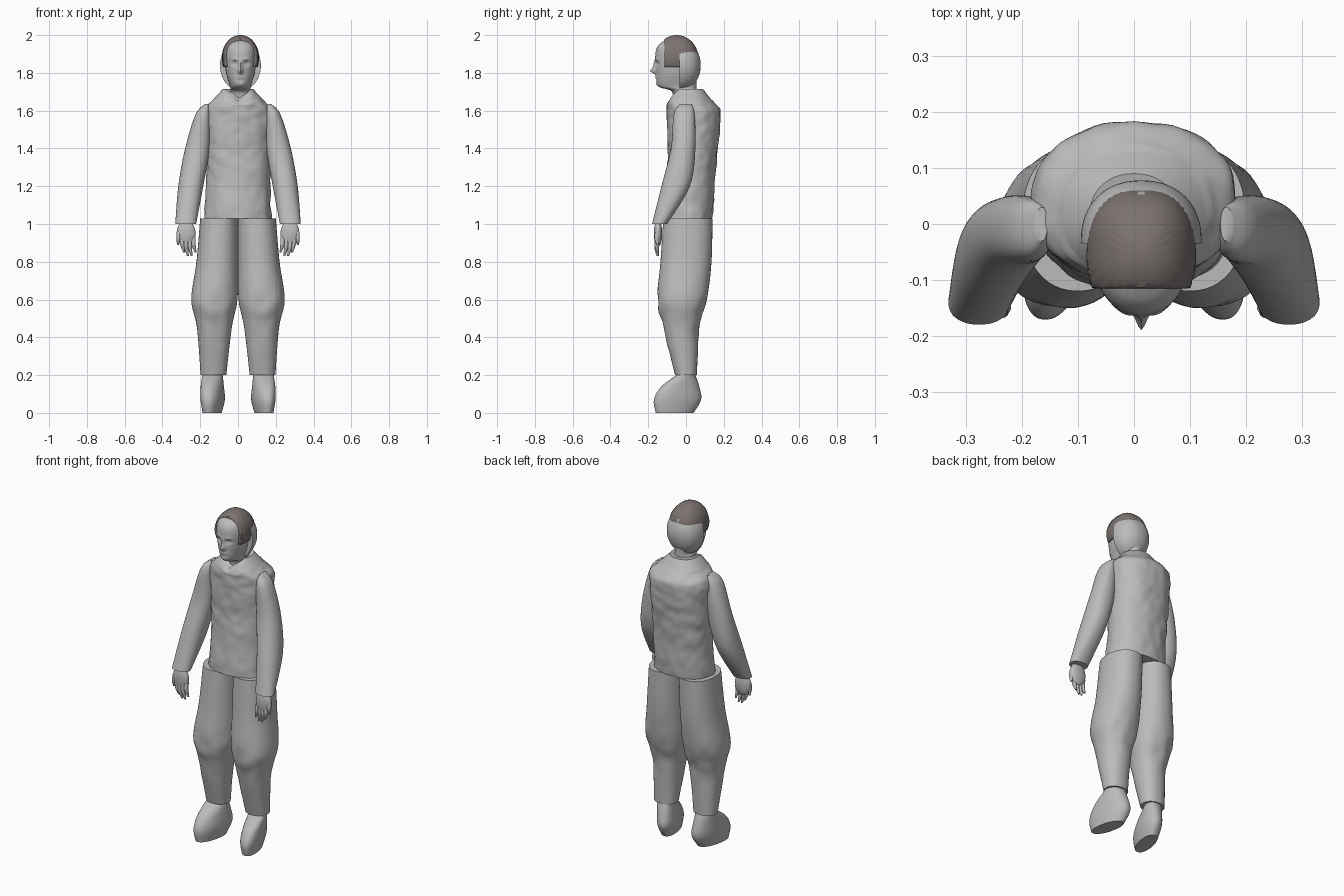
import bpy, math
from mathutils import noise, Vector

if "Cube" in bpy.data.objects:
    bpy.data.objects.remove(bpy.data.objects["Cube"], do_unlink=True)


def material(name, red, green, blue):
    mat = bpy.data.materials.new(name)
    mat.use_nodes = True
    colour = (red, green, blue, 1)
    mat.diffuse_color = colour
    mat.node_tree.nodes["Principled BSDF"].inputs["Base Color"].default_value = colour
    return mat


grey = material("plain grey", .5, .5, .5)
brown = material("hair brown", .2, .17, .16)


def spline(before, start, end, after, t):
    """Smooth curve from start to end, guided by its neighbours."""
    slope_in, slope_out = (end - before) / 2, (after - start) / 2
    ease = t * t * (3 - 2 * t)
    return (start + (end - start) * ease
            + slope_in * t * (1 - t) ** 2 - slope_out * t * t * (1 - t))


def rounded(value, power):
    return math.copysign(abs(value) ** (2 / power), value)


def loft(name, sections, mat=grey, side=1, sides=48, steps=6, power=2.2, shape=None):
    """Smooth stack of rounded rings; a section is z, centre x, centre y, radius x, radius y."""
    rings = []
    last = len(sections) - 1
    for i in range(last):
        near = sections[max(i - 1, 0)], sections[i], sections[i + 1], sections[min(i + 2, last)]
        for step in range(steps):
            rings.append([spline(*values, step / steps) for values in zip(*near)])
    rings.append(sections[last])

    verts = []
    for z, x, y, radius_x, radius_y in rings:
        for k in range(sides):
            angle = math.tau * k / sides
            point = Vector((x + radius_x * rounded(math.cos(angle), power),
                            y + radius_y * rounded(math.sin(angle), power), z))
            if shape:
                point = shape(point)
            verts.append((point.x * side, point.y, point.z))

    faces = []
    for ring in range(len(rings) - 1):
        for k in range(sides):
            a, b = ring * sides + k, ring * sides + (k + 1) % sides
            faces.append((a, b, b + sides, a + sides))
    faces.append(tuple(reversed(range(sides))))
    faces.append(tuple(range(len(verts) - sides, len(verts))))
    # Keep the faces outward for mirrored and downward lofts
    if (sections[last][0] < sections[0][0]) != (side < 0):
        faces = [tuple(reversed(face)) for face in faces]

    mesh = bpy.data.meshes.new(name)
    mesh.from_pydata(verts, [], faces)
    mesh.materials.append(mat)
    part = bpy.data.objects.new(name, mesh)
    bpy.context.collection.objects.link(part)
    bpy.ops.object.select_all(action="DESELECT")
    part.select_set(True)
    bpy.context.view_layer.objects.active = part
    bpy.ops.object.shade_smooth_by_angle(angle=math.radians(45))


def ball(name, centre, radii, **options):
    """Ellipsoid made as a loft, so that it can be shaped in the same way."""
    sections = []
    for k in range(-8, 9):
        angle = math.pi / 2 * k / 8
        wide = max(math.cos(angle), .01)
        sections.append((centre[2] + radii[2] * math.sin(angle), centre[0], centre[1],
                         radii[0] * wide, radii[1] * wide))
    loft(name, sections, steps=2, **options)


# Vest with crumpled cloth and a V neckline
def crumple_vest(point):
    if point.z < 1.66:
        outward = Vector((point.x, point.y, 0)).normalized()
        point = point + outward * (noise.noise(point * 22) + noise.noise(point * 9)) * .006
    if point.y < 0:
        dip = max(0, 1 - abs(point.x) / .07) * max(0, point.z - 1.62)
        point.z -= dip * .6
    return point


vest = [(1.03, 0, .01, .175, .13), (1.3, 0, .03, .17, .13), (1.5, 0, .04, .18, .14),
        (1.6, 0, .04, .18, .14), (1.65, 0, .02, .14, .12), (1.715, 0, .01, .08, .08)]
loft("vest", vest, sides=72, steps=12, shape=crumple_vest)


# Limbs are described on the left and mirrored to the right
def crumple_trousers(point):
    loose = max(0, 1 - abs(point.z - .5) * 4)
    point.y -= noise.noise(point * 14) * .012 * loose
    return point


def turn_out(point):
    point.x -= point.y / 5
    return point


trouser_leg = [(1.03, .1, .01, .1, .13), (.8, .11, 0, .11, .135), (.6, .125, -.02, .122, .13),
               (.45, .125, -.025, .092, .095), (.2, .13, 0, .068, .058)]
shoe = [(0, .125, -.06, .045, .1), (.07, .125, -.045, .058, .125),
        (.14, .13, -.03, .057, .1), (.2, .135, 0, .053, .05)]
sleeve = [(1.635, .165, 0, .01, .03), (1.58, .185, -.01, .04, .055), (1.4, .215, -.015, .065, .065),
          (1.2, .25, -.055, .066, .075), (1, .277, -.14, .055, .04)]


def finger(name, side, x, top, tip, lean):
    y = -.15
    middle = (top + tip) / 2
    loft(name, [(top, x, y, .011, .013), (middle, x, y - .005, .011, .013),
                (tip, x + lean, y, .005, .006)], side=side, sides=16)


for label, side in (("left", 1), ("right", -1)):
    loft(label + "_trouser_leg", trouser_leg, side=side, shape=crumple_trousers)
    loft(label + "_shoe", shoe, side=side, shape=turn_out)
    loft(label + "_sleeve", sleeve, side=side)
    ball(label + "_palm", (.275, -.148, .95), (.05, .022, .07), side=side)
    for place, length in enumerate((.08, .1, .1, .08)):
        finger(f"{label}_finger_{place + 1}", side, .235 + place * .02, .93, .93 - length, -.01)
    finger(label + "_thumb", side, .315, .96, .89, .003)

# Face relief: distance from the middle, height, width, tallness and how far it stands out
features = {
    "nose tip": (0, 1.81, .012, .015, .03),
    "nose bridge": (0, 1.84, .009, .025, .012),
    "eye socket": (.03, 1.85, .016, .011, -.014),
    "eyeball": (.03, 1.85, .008, .005, .006),
    "brow": (.03, 1.87, .02, .008, .005),
    "lips": (0, 1.777, .02, .008, .008),
    "mouth line": (0, 1.777, .02, .002, -.006),
    "chin": (0, 1.74, .02, .015, .006),
}
head_x = .013


def carve_face(point):
    if point.y < -.06:
        for x, z, width, tallness, amount in features.values():
            across = (abs(point.x - head_x) - x) / width
            along = (point.z - z) / tallness
            point.y -= amount * math.exp(-across * across - along * along)
    return point


head = [(1.62, -.01, .053, .06), (1.7, -.01, .055, .065), (1.73, -.045, .055, .1),
        (1.8, -.05, .076, .107), (1.9, -.05, .086, .112), (1.95, -.05, .074, .092),
        (1.985, -.045, .04, .045)]
head = [(z, head_x, y, radius_x, radius_y) for z, y, radius_x, radius_y in head]
loft("head", head, sides=128, steps=12, shape=carve_face)


# Hair cap with strand grooves, cut straight along the hairline and sideburns
def comb_hair(point):
    angle = math.atan2(point.y, point.x - head_x)
    point.x += math.sin(angle * 40) * .001
    point.y = max(point.y, -.115)
    point.z = max(point.z, 1.83)
    return point


ball("hair", (head_x, -.05, 1.88), (.098, .115, .12), mat=brown, sides=96, power=2.4,
     shape=comb_hair)


# Plain shell around the back of the head, cut flat at the sides
def cut_shell(point):
    point.y = max(point.y, -.035)
    return point


ball("back_of_head", (head_x, -.03, 1.84), (.108, .108, .135), sides=64, shape=cut_shell)
